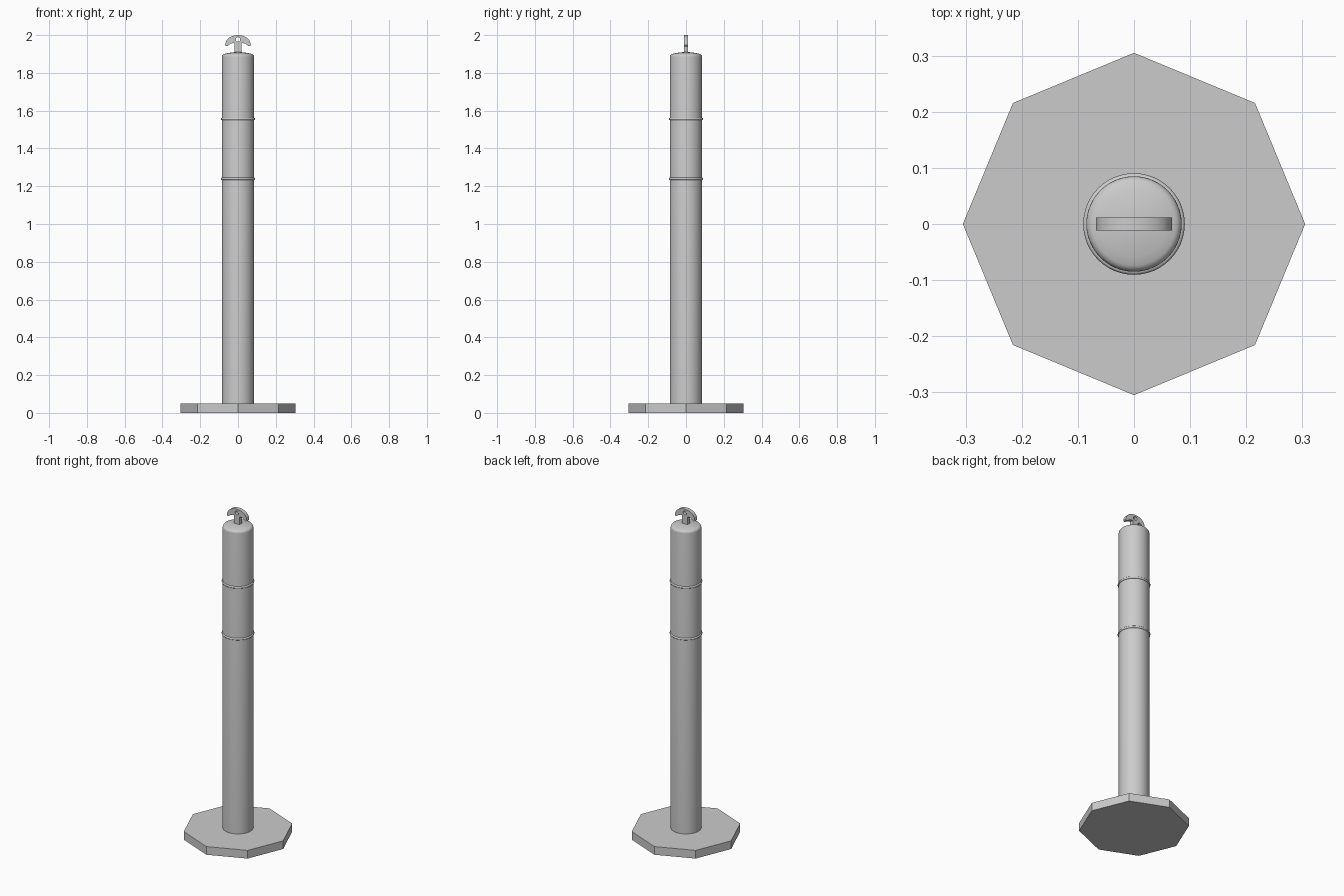
import bpy, math

if "Cube" in bpy.data.objects:
    bpy.data.objects.remove(bpy.data.objects["Cube"])

def finish(name, smooth=True):
    o = bpy.context.object
    o.name = name
    if smooth:
        bpy.ops.object.shade_smooth_by_angle(angle=math.radians(35))
    return o

def lathe(name, profile, n=48):
    # Revolve (r, z) points around z, with flat end caps
    verts, faces = [], []
    for r, z in profile:
        for i in range(n):
            a = 2 * math.pi * i / n
            verts.append((r * math.cos(a), r * math.sin(a), z))
    for k in range(len(profile) - 1):
        for i in range(n):
            j = (i + 1) % n
            faces.append((k * n + i, k * n + j, (k + 1) * n + j, (k + 1) * n + i))
    faces.append(tuple(reversed(range(n))))
    faces.append(tuple(range((len(profile) - 1) * n, len(profile) * n)))
    me = bpy.data.meshes.new(name)
    me.from_pydata(verts, [], faces)
    o = bpy.data.objects.new(name, me)
    bpy.context.collection.objects.link(o)
    bpy.ops.object.select_all(action='DESELECT')
    o.select_set(True)
    bpy.context.view_layer.objects.active = o
    return finish(name)

# Octagonal base plate with corners on the axes
bpy.ops.mesh.primitive_cylinder_add(vertices=8, radius=0.305, depth=0.05, location=(0, 0, 0.025))
finish("base", False)

# Post with rounded shoulder and shallow domed top
shoulder = [(0.069 + 0.016 * math.cos(a), 1.885 + 0.016 * math.sin(a))
            for a in (math.radians(d) for d in (0, 18, 36, 54, 72))]
lathe("post", [(0.085, 0.04)] + shoulder + [(0.058, 1.904), (0.035, 1.908), (0.012, 1.91)])

# Raised rings
for name, z in (("lower_ring", 1.24), ("upper_ring", 1.556)):
    bpy.ops.mesh.primitive_torus_add(major_radius=0.084, minor_radius=0.0065,
                                     major_segments=48, minor_segments=12, location=(0, 0, z))
    finish(name)

# Handle outline: right half, mirrored, with a round hole
half = [(0.066 * math.sin(a), 1.953 + 0.047 * math.cos(a))
        for a in (math.radians(d) for d in range(9, 91, 9))]
half += [(0.068, 1.948), (0.066, 1.943), (0.061, 1.941), (0.055, 1.943), (0.048, 1.949),
         (0.038, 1.955), (0.028, 1.957), (0.018, 1.957), (0.018, 1.895)]
outline = [(0, 2.0)] + half + [(-x, z) for x, z in reversed(half)]
hole = [(0.012 * math.cos(math.tau * i / 20), 1.977 + 0.012 * math.sin(math.tau * i / 20))
        for i in range(20)]
cu = bpy.data.curves.new("handle", 'CURVE')
cu.dimensions = '2D'
cu.fill_mode = 'BOTH'
cu.extrude = 0.0115
for pts in (outline, hole):
    s = cu.splines.new('POLY')
    s.points.add(len(pts) - 1)
    for p, (x, z) in zip(s.points, pts):
        p.co = (x, z, 0, 1)
    s.use_cyclic_u = True
handle = bpy.data.objects.new("handle", cu)
bpy.context.collection.objects.link(handle)
handle.rotation_euler = (math.pi / 2, 0, 0)
bpy.ops.object.select_all(action='DESELECT')
handle.select_set(True)
bpy.context.view_layer.objects.active = handle
bpy.ops.object.convert(target='MESH')
finish("handle")
